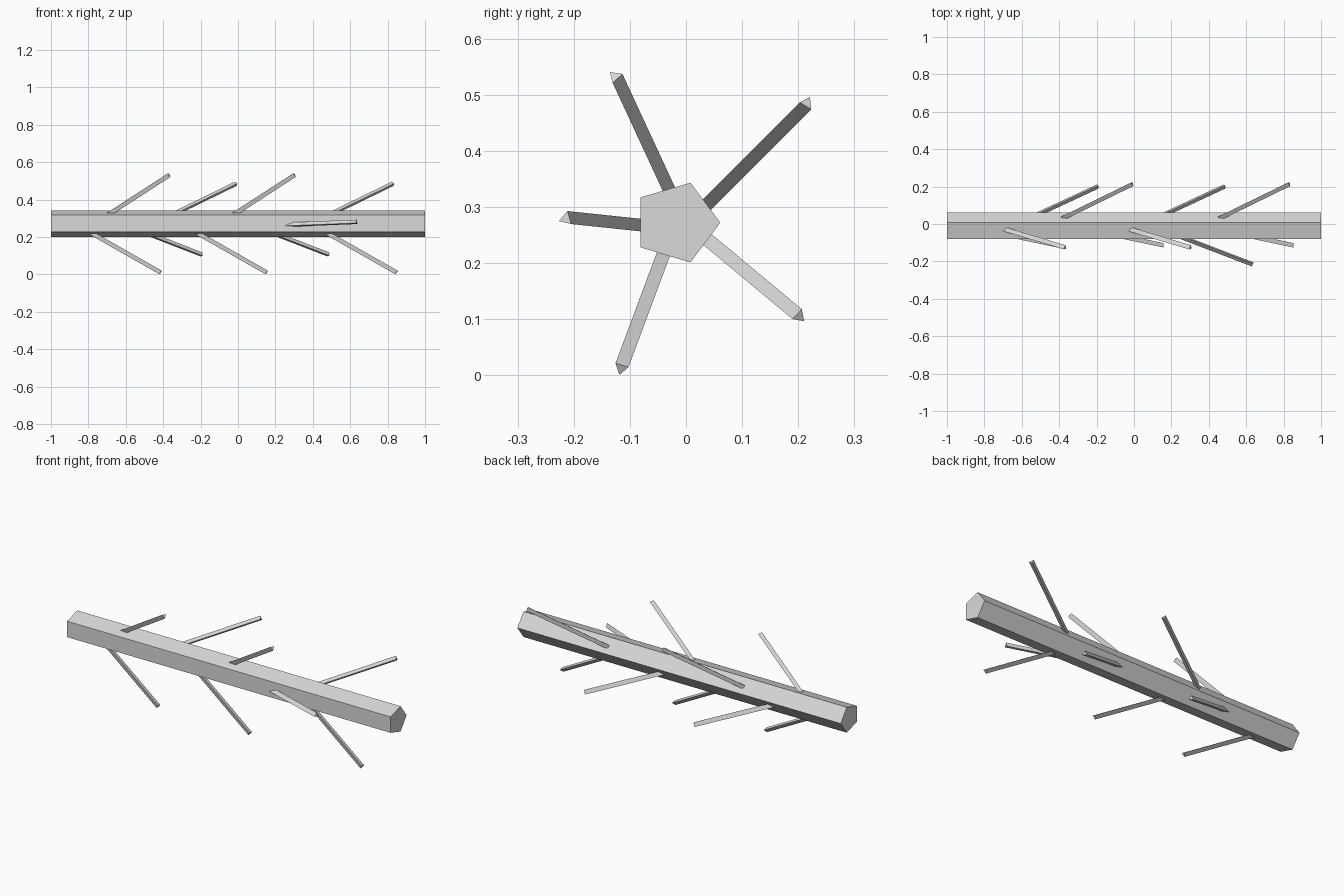
import bpy
from mathutils import Vector

cube = bpy.data.objects.get("Cube")
if cube:
    bpy.data.objects.remove(cube, do_unlink=True)

# Single pale grey colour
grey = bpy.data.materials.new("pale_grey")
grey.use_nodes = True
colour = (0.7, 0.7, 0.7, 1)
grey.diffuse_color = colour
grey.node_tree.nodes["Principled BSDF"].inputs["Base Color"].default_value = colour


def prism(name, start, end):
    """Flat-sided prism between two matching rings of points."""
    n = len(start)
    faces = [tuple(reversed(range(n))), tuple(range(n, 2 * n))]
    faces += [(i, (i + 1) % n, n + (i + 1) % n, n + i) for i in range(n)]
    mesh = bpy.data.meshes.new(name)
    mesh.from_pydata(start + end, [], faces)
    mesh.materials.append(grey)
    obj = bpy.data.objects.new(name, mesh)
    bpy.context.collection.objects.link(obj)
    return obj


# Five-sided main stem lying along x
PROFILE = [(0.061, 0.272), (0.008, 0.343), (-0.081, 0.317),
           (-0.081, 0.228), (0.008, 0.201)]
prism("main_stem", [Vector((-1, y, z)) for y, z in PROFILE],
      [Vector((1, y, z)) for y, z in PROFILE])

TWIG_RADIUS = 0.014
TWIG_LENGTH = 0.455


def twig(name, tip, outward, ridge, slope):
    """Three-sided twig leaning toward +x, its ridge on the outer side."""
    out = Vector((0, *outward)).normalized()
    axis = (out + Vector((slope, 0, 0))).normalized()
    up = Vector((0, *ridge))
    up.x = -up.dot(axis) / axis.x
    up.normalize()
    side = axis.cross(up)
    ring = [tip + up * 1.5 * TWIG_RADIUS,
            tip + side * 0.866 * TWIG_RADIUS,
            tip - side * 0.866 * TWIG_RADIUS]
    prism(name, [p - axis * TWIG_LENGTH for p in ring], ring)


# Rows: name, tip (y, z), outward direction, ridge direction, lean, tip x values
ROWS = [
    ("upper_front_twig", (-0.122, 0.529), (-51, 110), (-8, 6.5), 1.4, (-0.364, 0.306)),
    ("upper_back_twig", (0.213, 0.48), (1, 1), (4, 8), 1.45, (-0.005, 0.834)),
    ("lower_back_twig", (0.198, 0.109), (89, -74), (6.5, -6.5), 1.65, (-0.19, 0.488)),
    ("lower_front_twig", (-0.114, 0.018), (-41, -110), (-2.5, -9.5), 1.65,
     (-0.409, 0.158, 0.852)),
    ("front_twig", (-0.208, 0.281), (-71, 7.5), (-9, -3), 2.6, (0.637,)),
]
for name, (y, z), outward, ridge, slope, xs in ROWS:
    for i, x in enumerate(xs, 1):
        twig(f"{name}_{i}", Vector((x, y, z)), outward, ridge, slope)
